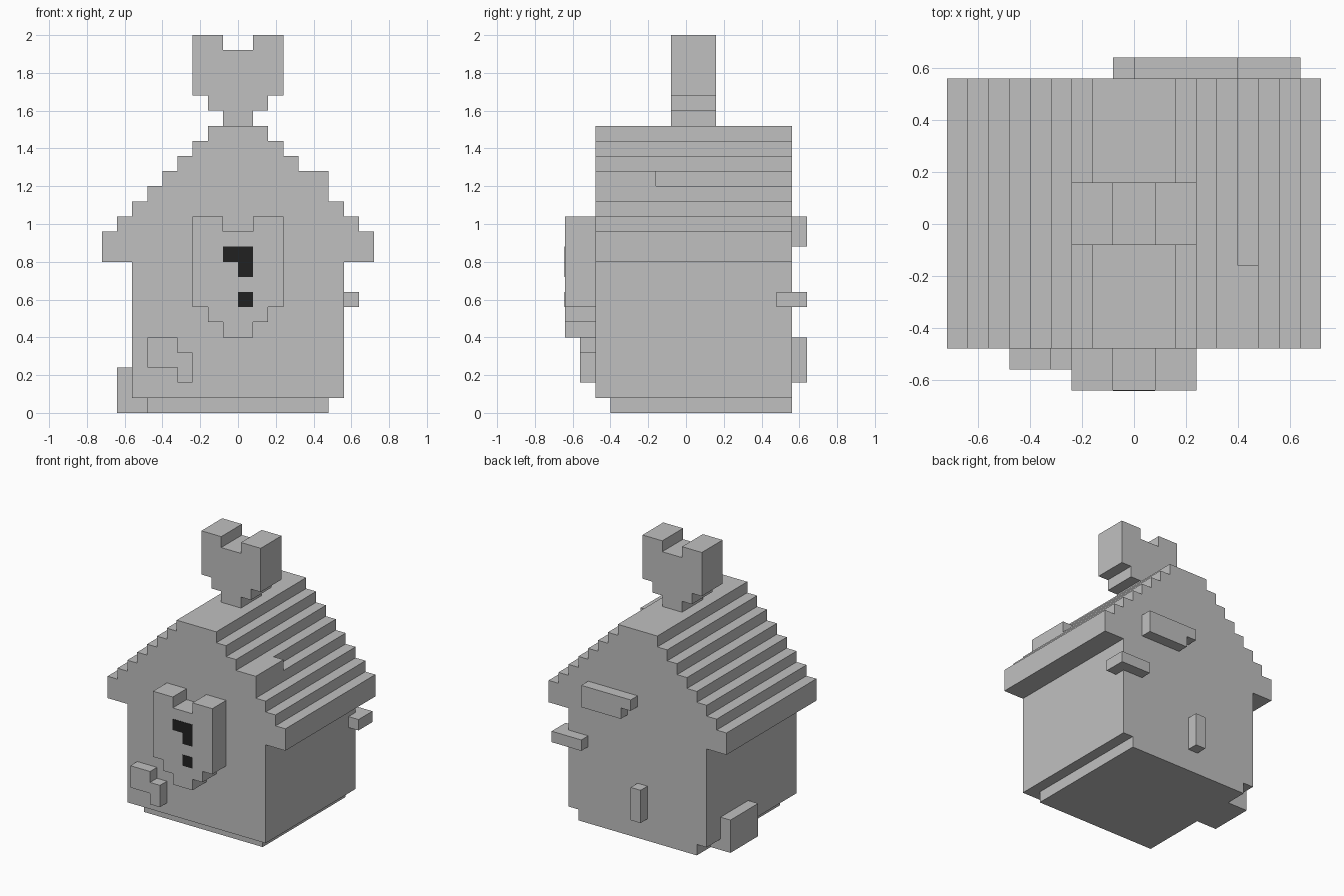
import bpy, bmesh

if "Cube" in bpy.data.objects:
    bpy.data.objects.remove(bpy.data.objects["Cube"])

U = 0.08  # size of one block


def material(name, v):
    m = bpy.data.materials.new(name)
    m.diffuse_color = (v, v, v, 1)
    m.use_nodes = True
    m.node_tree.nodes["Principled BSDF"].inputs["Base Color"].default_value = m.diffuse_color
    return m


GREY = material("light_grey", 0.53)
BLACK = material("near_black", 0.015)


def prism(name, pts, a, b, mat=GREY, upright=True):
    """Extrude a block-unit outline: xz outline along y, or xy outline along z."""
    bm = bmesh.new()
    place = (lambda p, d: (p[0] * U, d * U, p[1] * U)) if upright else \
            (lambda p, d: (p[0] * U, p[1] * U, d * U))
    lo = [bm.verts.new(place(p, a)) for p in pts]
    hi = [bm.verts.new(place(p, b)) for p in pts]
    bm.faces.new(lo)
    bm.faces.new(hi[::-1])
    n = len(pts)
    for i in range(n):
        j = (i + 1) % n
        bm.faces.new((lo[i], lo[j], hi[j], hi[i]))
    bmesh.ops.recalc_face_normals(bm, faces=bm.faces)
    me = bpy.data.meshes.new(name)
    bm.to_mesh(me)
    bm.free()
    me.materials.append(mat)
    ob = bpy.data.objects.new(name, me)
    bpy.context.collection.objects.link(ob)
    return ob


def rect(x0, x1, z0, z1):
    return [(x0, z0), (x1, z0), (x1, z1), (x0, z1)]


def mirrored(half):
    """Close a right-hand half outline by mirroring it in x."""
    return half + [(-x, z) for x, z in reversed(half) if x != 0]


def heart(z):
    """Blocky heart standing on its tip at height z."""
    return mirrored([(1, z), (1, z + 1), (2, z + 1), (2, z + 2), (3, z + 2),
                     (3, z + 8), (1, z + 8), (1, z + 7)])


# House: recessed plinth, walls and stepped gable roof
prism("plinth", rect(-6, 6, 0, 1), -5, 7)
prism("walls", rect(-7, 7, 1, 10), -6, 7)
steps = [(9, 10), (9, 12)]
for w in range(8, 1, -1):
    z = 20 - w
    steps += [(w, z), (w, z + 1)]
# skip the 4-to-3 offset duplicates: every course is one block high
prism("stepped_roof", mirrored(steps), -6, 7)
prism("roof_patch", rect(5, 6, 15, 16), -6, -2)

# Heart ornaments: chimney top (taller lower lobes trimmed) and front plaque
def chimney(z):
    return mirrored([(1, z), (1, z + 1), (2, z + 1), (2, z + 2), (3, z + 2),
                     (3, z + 6), (1, z + 6), (1, z + 5)])


prism("chimney_heart", chimney(19), -1, 2)
prism("front_heart", heart(5), -8, -6)

# Dark painted patches on the front heart
prism("dark_corner_patch", [(-1, 10), (0, 10), (0, 9), (1, 9), (1, 11), (-1, 11)],
      -8.03, -8, BLACK)
prism("dark_square_patch", rect(0, 1, 7, 8), -8.03, -8, BLACK)

# Raised wall blocks
prism("front_wall_block", [(-6, 3), (-4, 3), (-4, 2), (-3, 2), (-3, 4), (-4, 4),
                           (-4, 5), (-6, 5)], -7, -6)
prism("side_block", [(-8, 0), (-6, 0), (-6, 1), (-7, 1), (-7, 3), (-8, 3)], 1, 5)
prism("back_upper_block", [(1, 11), (5, 11), (5, 13), (0, 13), (0, 12), (1, 12)], 7, 8)
prism("back_lower_block", rect(-1, 0, 2, 5), 7, 8)
prism("corner_block", [(5, 7), (7, 7), (7, 6), (8, 6), (8, 8), (5, 8)], 7, 8, upright=False)
